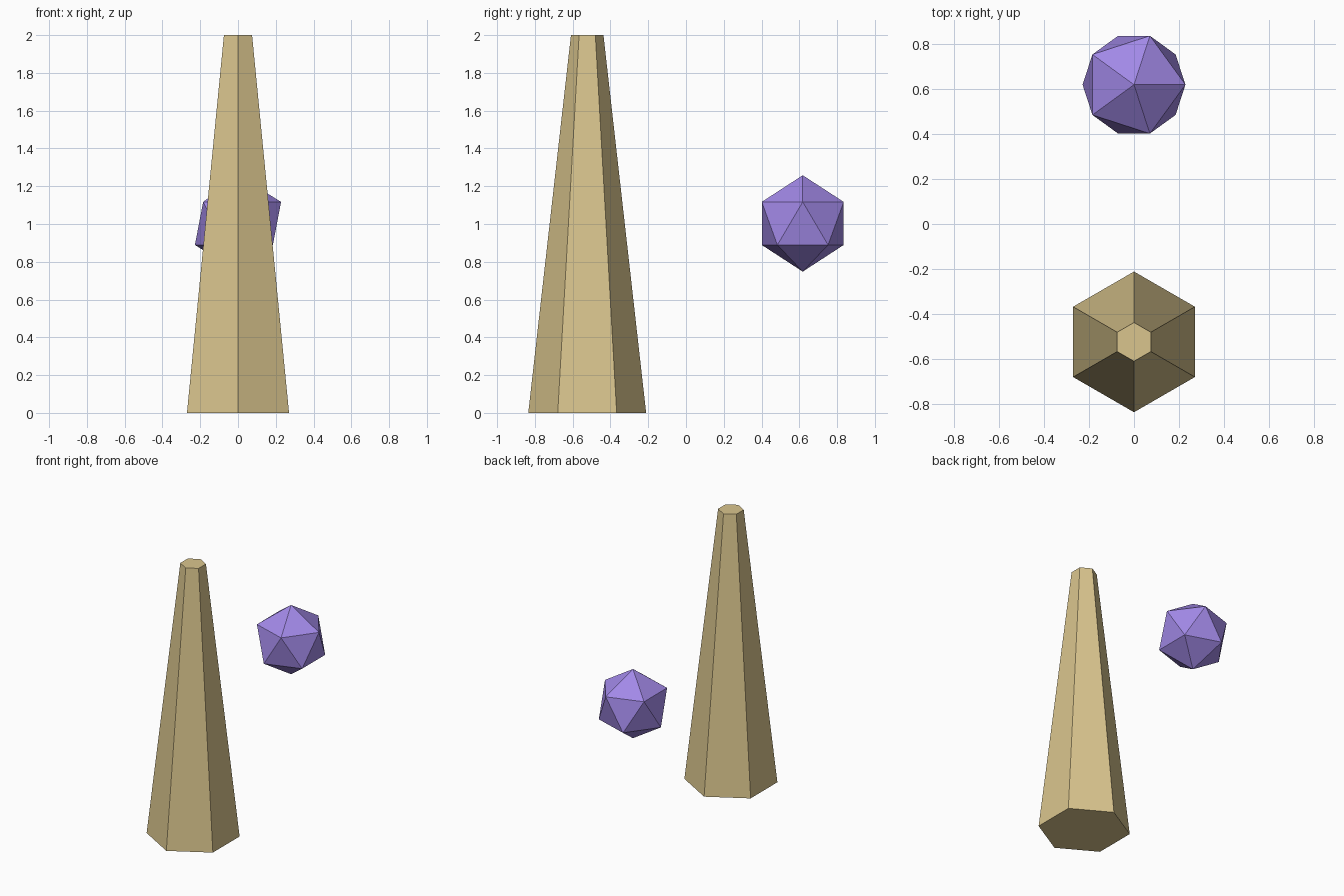
import bpy

if "Cube" in bpy.data.objects:
    bpy.data.objects.remove(bpy.data.objects["Cube"])


def finish(name, color):
    obj = bpy.context.object
    obj.name = name
    mat = bpy.data.materials.new(name + "_color")
    mat.diffuse_color = color
    mat.use_nodes = True
    mat.node_tree.nodes["Principled BSDF"].inputs["Base Color"].default_value = mat.diffuse_color
    obj.data.materials.append(mat)


# Tapered six-sided pillar with closed ends, corners pointing along y
bpy.ops.mesh.primitive_cone_add(vertices=6, radius1=0.312, radius2=0.086, depth=2,
                                end_fill_type='NGON', location=(0, -0.523, 1))
finish("tapered_pillar", (0.70, 0.56, 0.27, 1))

# Floating faceted gem: a plain icosahedron
bpy.ops.mesh.primitive_ico_sphere_add(subdivisions=1, radius=0.255, location=(0, 0.618, 1.003))
finish("floating_gem", (0.36, 0.25, 0.80, 1))
